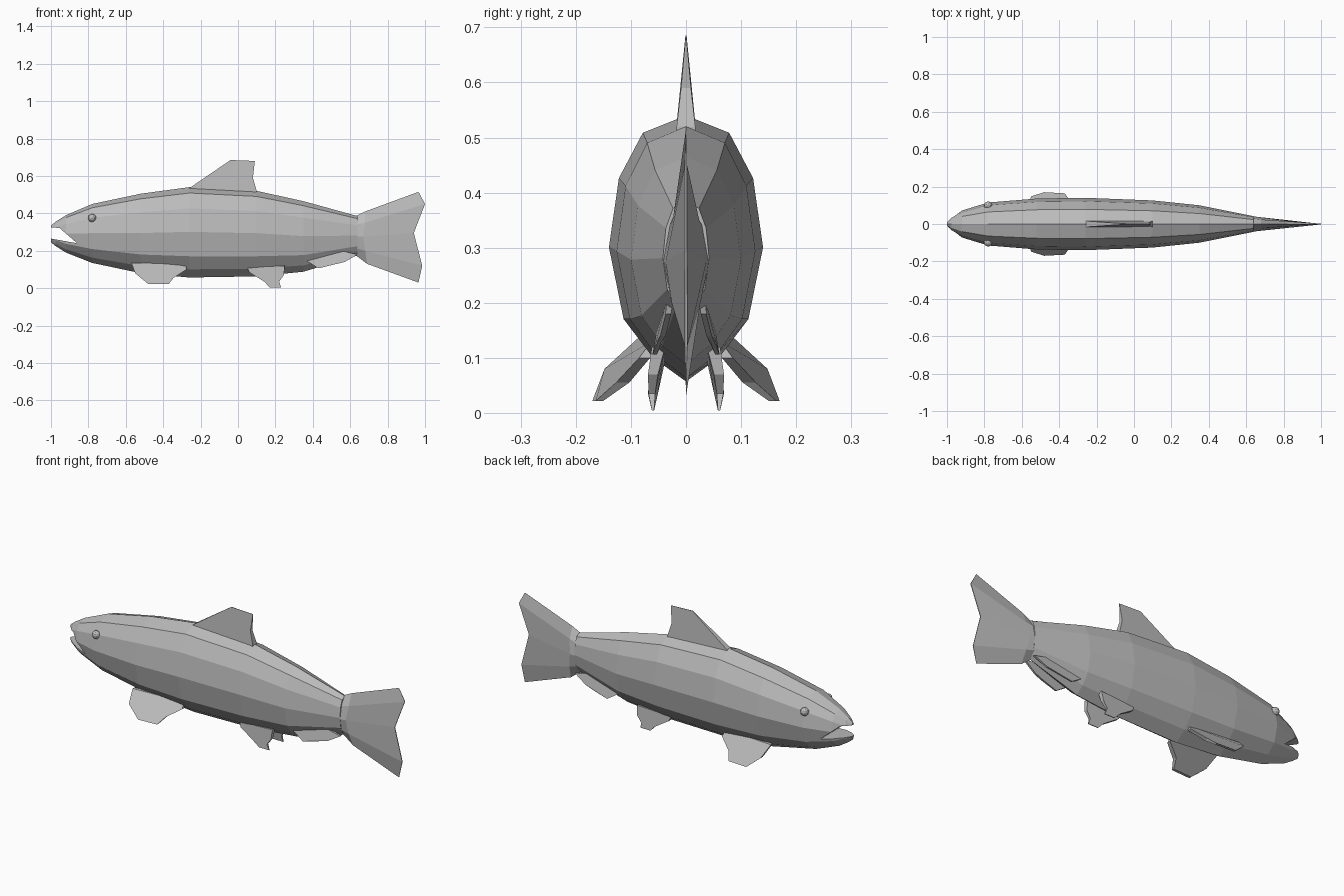
import bpy, bmesh
from mathutils import Vector

cube = bpy.data.objects.get("Cube")
if cube:
    bpy.data.objects.remove(cube)

grey = bpy.data.materials.new("fish_grey")
grey.use_nodes = True
grey.diffuse_color = (0.5, 0.5, 0.5, 1)
grey.node_tree.nodes["Principled BSDF"].inputs["Base Color"].default_value = (0.5, 0.5, 0.5, 1)


def finish(name, bm):
    bmesh.ops.recalc_face_normals(bm, faces=bm.faces)
    mesh = bpy.data.meshes.new(name)
    bm.to_mesh(mesh)
    bm.free()
    mesh.materials.append(grey)
    obj = bpy.data.objects.new(name, mesh)
    bpy.context.collection.objects.link(obj)
    return obj


def loft(name, rings):
    """Skin closed rings of equal length and cap both ends."""
    bm = bmesh.new()
    rows = [[bm.verts.new(p) for p in ring] for ring in rings]
    n = len(rows[0])
    for a, b in zip(rows, rows[1:]):
        for i in range(n):
            j = (i + 1) % n
            bm.faces.new((a[i], a[j], b[j], b[i]))
    bm.faces.new(rows[0])
    bm.faces.new(rows[-1])
    return finish(name, bm)


def both_sides(half):
    """Close a top-to-bottom half section by mirroring it across y."""
    return half + [(x, -y, z) for x, y, z in reversed(half) if y > 0]


def fin(name, pts, side=1):
    """Blade with an outline of (x, y, z, half thickness across y)."""
    return loft(name, [[(x, side * y + s * t, z) for x, y, z, t in pts] for s in (-1, 1)])


# Body: one faceted section scaled along the length
section = [(0, 1), (.56, .935), (.87, .765), (1, .505), (.81, .235), (.43, .09), (0, 0)]
stations = [  # x, bottom, top, half width
    (-1, .245, .335, .012), (-.975, .225, .355, .038), (-.92, .19, .39, .072),
    (-.78, .135, .45, .115), (-.52, .08, .505, .136), (-.26, .057, .54, .14),
    (.1, .063, .52, .126), (.35, .088, .465, .1), (.64, .175, .385, .042)]
body = loft("body", [both_sides([(x, w * y, lo + (hi - lo) * z) for y, z in section])
                     for x, lo, hi, w in stations])

# Mouth: a wedge cut through the snout
wedge = [(-1.1, .33), (-.955, .322), (-.86, .24), (-1, .265), (-1.1, .268)]
cutter = loft("mouth_cutter", [[(x, y, z) for x, z in wedge] for y in (-.3, .3)])
cutter.hide_render = True
cutter.hide_viewport = True
cut = body.modifiers.new("mouth", 'BOOLEAN')
cut.operation = 'DIFFERENCE'
cut.solver = 'EXACT'
cut.object = cutter

# Tail: lens section flattening to a forked trailing edge
tail = [
    [(.63, 0, .385), (.63, .03, .34), (.63, .042, .275), (.63, .03, .215), (.63, 0, .175)],
    [(.68, 0, .41), (.68, .024, .35), (.67, .037, .275), (.68, .026, .2), (.69, 0, .13)],
    [(.965, 0, .515), (1, .002, .45), (.94, .002, .295), (.985, .002, .12), (.965, 0, .03)]]
loft("tail_fin", [both_sides(half) for half in tail])

# Back fin
fin("dorsal_fin", [(-.27, 0, .5, .016), (-.26, 0, .535, .016), (-.04, 0, .685, .001),
                   (.09, 0, .68, .001), (.08, 0, .59, .009), (.1, 0, .52, .017),
                   (.1, 0, .48, .017)])

# Paired lower fins and eyes
pectoral = [(-.57, .08, .135, .008), (-.55, .138, .08, .01), (-.48, .163, .022, .007),
            (-.37, .157, .022, .007), (-.345, .115, .055, .012), (-.275, .075, .1, .01),
            (-.28, .055, .13, .008)]
pelvic = [(.05, .045, .11, .012), (.06, .052, .085, .012), (.14, .06, .035, .009),
          (.17, .06, .004, .002), (.23, .06, .004, .002), (.22, .062, .035, .006),
          (.245, .06, .07, .009), (.25, .05, .12, .012)]
anal = [(.36, .045, .15, .008), (.43, .057, .106, .004), (.52, .05, .128, .005),
        (.57, .042, .14, .005), (.64, .032, .18, .005), (.55, .03, .2, .006)]
for label, side in (("left", -1), ("right", 1)):
    # The model faces the front with its long side, so sides are told by y
    where = "front" if side < 0 else "back"
    fin(where + "_pectoral_fin", pectoral, side)
    fin(where + "_pelvic_fin", pelvic, side)
    fin(where + "_anal_fin", anal, side)
    eye = bmesh.new()
    bmesh.ops.create_icosphere(eye, subdivisions=2, radius=.022)
    bmesh.ops.translate(eye, verts=eye.verts, vec=Vector((-.78, side * .099, .375)))
    finish(where + "_eye", eye)
